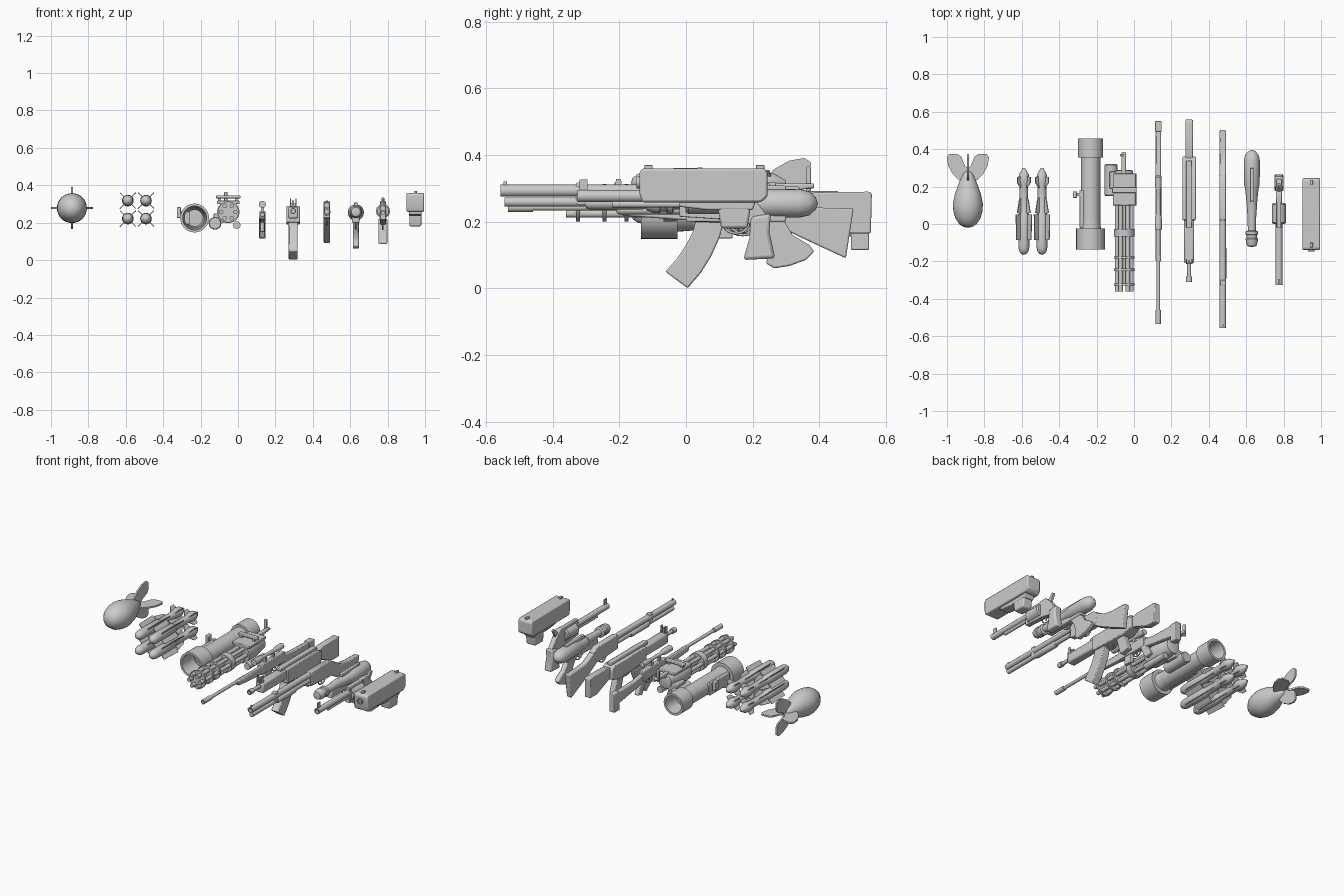
import bpy, bmesh, math
from mathutils import Vector, Matrix


def finish(name, bm, bevel=0):
    bmesh.ops.recalc_face_normals(bm, faces=bm.faces)
    me = bpy.data.meshes.new(name)
    bm.to_mesh(me)
    bm.free()
    ob = bpy.data.objects.new(name, me)
    bpy.context.collection.objects.link(ob)
    if bevel:
        m = ob.modifiers.new("bevel", 'BEVEL')
        m.width, m.segments, m.limit_method = bevel, 2, 'ANGLE'
    return ob


def lathe(name, x, z, prof, n=24):
    """Revolve (y, radius) pairs around an axis parallel to y."""
    bm = bmesh.new()
    rings = []
    for y, r in prof:
        k = 1 if r == 0 else n
        rings.append([bm.verts.new((x + r * math.cos(2 * math.pi * i / n), y,
                                    z + r * math.sin(2 * math.pi * i / n))) for i in range(k)])
    for a, b in zip(rings, rings[1:]):
        for i in range(n):
            j = (i + 1) % n
            q = [a[i % len(a)], a[j % len(a)], b[j % len(b)], b[i % len(b)]]
            q = list(dict.fromkeys(q))
            if len(q) > 2:
                bm.faces.new(q)
    for ring in (rings[0], rings[-1]):
        if len(ring) > 1:
            bm.faces.new(ring)
    return finish(name, bm)


def tube(name, x, z, y0, y1, r, n=20):
    return lathe(name, x, z, [(y0, r), (y1, r)], n)


def muzzle(name, x, z, y0, y1, r, n=20):
    """Tube with a hollow front end."""
    return lathe(name, x, z, [(y0 + .05, 0), (y0 + .05, r * .65), (y0, r * .65), (y0, r), (y1, r), (y1, 0)], n)


def plate(name, x, hw, pts, bevel=.005):
    """Side profile in (y, z), extruded across x."""
    bm = bmesh.new()
    f = bm.faces.new([bm.verts.new((x - hw, y, z)) for y, z in pts])
    e = bmesh.ops.extrude_face_region(bm, geom=[f])['geom']
    bmesh.ops.translate(bm, vec=(2 * hw, 0, 0), verts=[v for v in e if isinstance(v, bmesh.types.BMVert)])
    return finish(name, bm, bevel)


def box(name, x, hw, y0, y1, z0, z1, bevel=.004):
    return plate(name, x, hw, [(y0, z0), (y1, z0), (y1, z1), (y0, z1)], bevel)


def fins(name, x, z, pts, hw, start, count=4):
    """Flat fins in (radius, y), repeated around a y axis."""
    for i in range(count):
        ob = plate(name, 0, hw, [(y, r) for r, y in pts], 0)
        ob.data.transform(Matrix.Translation((x, 0, z)) @ Matrix.Rotation(start + i * 2 * math.pi / count, 4, 'Y'))


def wire(name, x, pts, r):
    cu = bpy.data.curves.new(name, 'CURVE')
    cu.dimensions, cu.bevel_depth, cu.bevel_resolution = '3D', r, 2
    s = cu.splines.new('POLY')
    s.points.add(len(pts) - 1)
    for p, (y, z) in zip(s.points, pts):
        p.co = (x, y, z, 1)
    ob = bpy.data.objects.new(name, cu)
    bpy.context.collection.objects.link(ob)


def guard(name, x, y, z, ry=.035, rz=.032):
    pts = [(y + ry * math.cos(a), z - rz * math.sin(a)) for a in [i * math.pi / 10 for i in range(11)]]
    wire(name + "_guard", x, pts, .004)
    wire(name + "_trigger", x, [(y + .005, z), (y, z - .012), (y - .006, z - .022)], .004)


# Finned bomb
lathe("bomb_body", -.888, .278, [(-.02, 0), (-.015, .025), (0, .047), (.03, .067), (.07, .078), (.11, .08),
                                 (.16, .07), (.22, .048), (.27, .025), (.29, 0)], 32)
fins("bomb_fin", -.888, .278, [(0, .3), (.015, .31), (.035, .36), (.055, .373), (.1, .375), (.113, .355),
                               (.105, .31), (.08, .265), (.05, .235), (0, .22)], .005, 0)

# Four missiles
for mx in (-.589, -.492):
    for mz in (.222, .318):
        lathe("missile", mx, mz, [(-.165, 0), (-.16, .014), (-.145, .025), (-.125, .029), (.05, .029), (.06, .023),
                                  (.2, .023), (.235, .031), (.265, .026), (.3, .006), (.3, 0)])
        fins("missile_front_fin", mx, mz, [(0, -.085), (.056, -.085), (.06, .05), (0, .05)], .0025, math.pi / 4)
        fins("missile_mid_fin", mx, mz, [(0, .05), (.05, .06), (.035, .13), (0, .16)], .0025, math.pi / 4)
        fins("missile_tail_fin", mx, mz, [(0, .17), (.05, .22), (.05, .25), (0, .26)], .0025, math.pi / 4)

# Shoulder launcher
lathe("launcher_tube", -.232, .225, [(.1, 0), (.1, .045), (-.06, .058), (-.135, .064), (-.135, .077), (-.025, .077),
                                     (-.025, .052), (.355, .052), (.355, .067), (.457, .067), (.457, .054),
                                     (.36, .046), (.36, 0)], 32)
box("launcher_side_box", -.275, .017, -.02, .18, .19, .26)
box("launcher_sight_arm", -.295, .02, .15, .165, .25, .262, 0)
box("launcher_sight", -.315, .011, .14, .175, .225, .283)

# Rotary gun
mx, mz = -.052, .257
for i in range(6):
    a = i * math.pi / 3
    tube("rotary_barrel", mx + .038 * math.cos(a), mz + .038 * math.sin(a), -.36, .12, .012, 12)
tube("rotary_shaft", mx, mz, -.32, .1, .01, 12)
for y0, y1, r in ((-.068, -.028, .056), (-.185, -.173, .056), (-.25, -.238, .056), (-.33, -.318, .056)):
    tube("rotary_band", mx, mz, y0, y1, r)
lathe("rotary_housing", mx, mz, [(.1, .05), (.1, .06), (.2, .06), (.23, .052), (.285, .045), (.29, .03)])
box("rotary_top_plate", mx, .06, .1, .27, .3, .318)
for x in (-.1, -.01):
    box("rotary_handle_post", x, .007, .17, .19, .31, .335, 0)
box("rotary_handle", mx, .065, .165, .195, .33, .345)
lathe("rotary_ammo_drum", -.123, .197, [(.15, .03), (.155, .034), (.315, .034), (.32, .03)])
box("rotary_drum_link", -.1, .03, .19, .28, .2, .25)
tube("rotary_motor", -.007, .187, .1, .27, .02)
plate("rotary_rear_arm", -.055, .012, [(.26, .28), (.37, .3), (.385, .3), (.385, .315), (.26, .315)])
box("rotary_rear_post", -.065, .009, .36, .375, .29, .365)

# Scoped long rifle
x = .13
muzzle("sniper_muzzle", x, .243, -.535, -.46, .014)
tube("sniper_barrel", x, .243, -.47, .05, .01)
plate("sniper_forend", x, .014, [(-.2, .232), (-.19, .218), (.06, .2), (.06, .245), (-.2, .25)])
box("sniper_receiver", x, .016, .03, .26, .2, .262)
plate("sniper_stock", x, .014, [(.22, .2), (.32, .18), (.49, .155), (.52, .155), (.52, .225), (.34, .23), (.22, .25)])
box("sniper_butt", x, .018, .495, .55, .115, .23)
plate("sniper_grip", x, .014, [(.22, .21), (.27, .21), (.31, .13), (.265, .12)])
box("sniper_magazine", x, .011, .08, .14, .15, .21)
lathe("sniper_scope", x, .298, [(-.03, .014), (-.03, .019), (.03, .019), (.06, .011), (.17, .011), (.2, .017), (.25, .017), (.25, .012)])
for y in (.075, .15):
    box("sniper_scope_mount", x, .008, y, y + .018, .255, .295, 0)
guard("sniper", x, .185, .2)

# Automatic rifle with curved magazine
x = .295
plate("rifle_receiver", x, .036, [(.02, .2), (.3, .19), (.36, .21), (.36, .275), (.33, .29), (.02, .29)])
box("rifle_top_rail", x, .016, -.02, .34, .285, .305)
plate("rifle_stock", x, .02, [(.34, .215), (.385, .205), (.485, .165), (.555, .165), (.558, .285), (.55, .29), (.39, .288), (.34, .275)])
box("rifle_handguard", x, .027, -.21, .03, .222, .285, .01)
muzzle("rifle_muzzle", x, .262, -.31, -.28, .016)
tube("rifle_barrel", x, .262, -.29, -.2, .011)
box("rifle_front_sight", x, .005, -.215, -.195, .28, .318, 0)
for s in (-1, 1):
    plate("rifle_sight_ear", x + s * .015, .003, [(-.215, .285), (-.19, .285), (-.195, .328), (-.21, .328)], 0)
plate("rifle_magazine", x, .024, [(.03, .205), (.115, .205), (.1, .15), (.075, .095), (.045, .047), (.005, 0),
                                  (-.062, .05), (-.028, .088), (0, .13), (.02, .168)])
plate("rifle_grip", x, .019, [(.215, .2), (.28, .2), (.315, .1), (.25, .085)])
guard("rifle", x, .17, .195, .05, .035)

# Pump shotgun
x = .475
muzzle("shotgun_barrel", x, .293, -.557, .1, .018)
box("shotgun_bead", x, .003, -.548, -.538, .31, .32, 0)
tube("shotgun_tube", x, .259, -.545, .08, .014)
lathe("shotgun_pump", x, .256, [(-.3, .016), (-.29, .019), (-.13, .019), (-.12, .016)])
box("shotgun_tube_clamp", x, .014, -.33, -.3, .25, .317)
plate("shotgun_receiver", x, .018, [(.02, .225), (.2, .215), (.25, .22), (.26, .29), (.22, .312), (.02, .312)])
plate("shotgun_stock", x, .017, [(.23, .215), (.28, .185), (.34, .155), (.48, .09), (.503, .24), (.4, .242), (.33, .25), (.25, .29)])
guard("shotgun", x, .15, .22)

# Blaster pistol with round gas tank
x = .63
lathe("blaster_tank", x, .255, [(.08, .024), (.13, .03), (.19, .036), (.21, .042), (.34, .043), (.37, .036), (.39, .018), (.396, 0)])
lathe("blaster_barrel", x, .258, [(.1, .028), (.05, .024), (-.035, .021), (-.04, .033), (-.055, .033), (-.06, .028),
                                  (-.075, .028), (-.08, .033), (-.1, .031), (-.118, .024), (-.124, 0)])
box("blaster_frame", x, .02, .0, .3, .2, .24)
plate("blaster_grip", x, .016, [(.2, .21), (.29, .21), (.32, .16), (.37, .13), (.385, .11), (.36, .085), (.31, .067),
                                (.265, .06), (.24, .075), (.25, .11), (.235, .16)])
box("blaster_top_rib", x, .01, .12, .3, .285, .308)
guard("blaster", x, .165, .2)

# Revolver
x = .775
muzzle("revolver_barrel", x, .277, -.325, .02, .018)
tube("revolver_ejector_rod", x, .252, -.22, .02, .01)
box("revolver_front_sight", x, .004, -.32, -.295, .29, .327, 0)
box("revolver_top_strap", x, .012, -.02, .15, .295, .315)
lathe("revolver_cylinder", x, .262, [(0, .03), (.008, .038), (.105, .038), (.112, .03)], 12)
plate("revolver_frame", x, .016, [(-.02, .215), (.13, .205), (.2, .19), (.25, .21), (.2, .275), (.16, .315), (.112, .315),
                                  (.112, .225), (0, .225), (0, .3), (-.02, .3)], .003)
plate("revolver_grip", x, .025, [(.195, .215), (.255, .225), (.25, .17), (.268, .09), (.172, .085), (.19, .15)], .01)
plate("revolver_hammer", x, .007, [(.15, .28), (.19, .27), (.22, .325), (.205, .335), (.18, .31)], .002)
guard("revolver", x, .15, .2, .04, .035)

# Boxy machine pistol
x = .948
plate("pistol_body", x, .047, [(-.132, .258), (.225, .258), (.245, .275), (.245, .348), (.235, .36), (-.13, .36), (-.14, .35), (-.14, .285)], .008)
plate("pistol_underframe", x, .033, [(-.02, .262), (-.02, .245), (.06, .235), (.2, .235), (.21, .262)])
plate("pistol_grip", x, .032, [(.095, .25), (.195, .25), (.185, .18), (.105, .18)], .008)
for y in (-.125, .21):
    box("pistol_sight", x, .008, y, y + .025, .355, .37, .002)
muzzle("pistol_muzzle", x, .318, -.148, -.1, .018)

# Smooth shading with sharp edges kept
bpy.ops.object.select_all(action='DESELECT')
for ob in bpy.context.scene.objects:
    if ob.type == 'MESH':
        ob.select_set(True)
        bpy.context.view_layer.objects.active = ob
bpy.ops.object.shade_smooth_by_angle(angle=math.radians(35))
